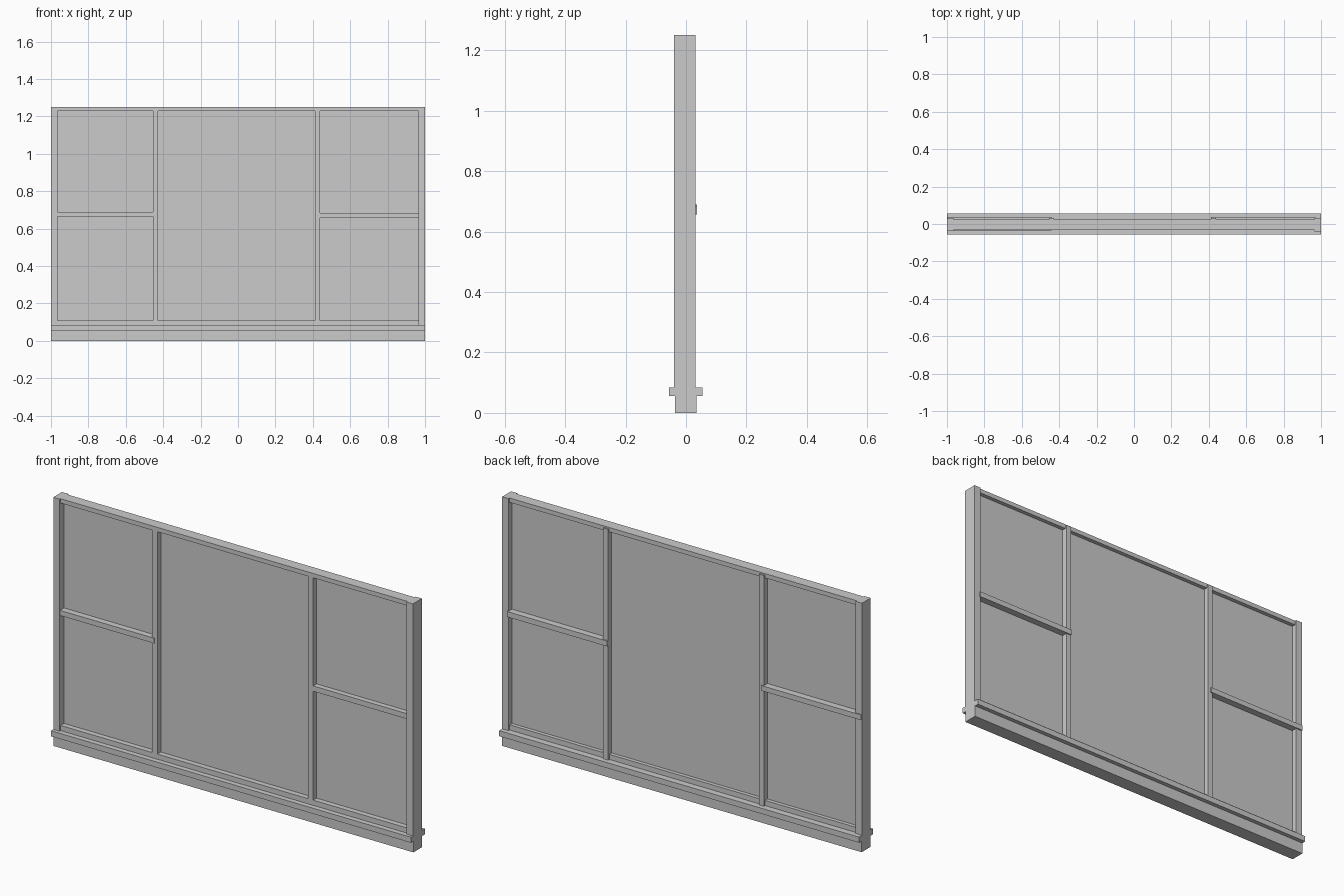
import bpy


def box(name, x, y, z):
    """Axis-aligned box from (min, max) ranges."""
    bpy.ops.mesh.primitive_cube_add(
        size=1, location=[(r[0] + r[1]) / 2 for r in (x, y, z)])
    ob = bpy.context.object
    ob.name = name
    ob.scale = [r[1] - r[0] for r in (x, y, z)]
    bpy.ops.object.transform_apply(location=False, rotation=False, scale=True)
    return ob


# Base and projecting sill
box("base", (-1, 1), (-0.036, 0.034), (0, 0.056))
box("sill", (-1, 1), (-0.056, 0.055), (0.056, 0.084))

# Outer frame
box("left_post", (-1, -0.965), (-0.038, 0.031), (0.08, 1.25))
box("right_post", (0.965, 1), (-0.04, 0.031), (0.08, 1.25))
box("top_rail", (-0.99, 0.99), (-0.032, 0.023), (1.228, 1.25))
box("bottom_rail", (-0.99, 0.99), (-0.03, 0.022), (0.08, 0.11))

# Vertical mullions
box("left_mullion", (-0.455, -0.427), (-0.031, 0.031), (0.08, 1.243))
box("right_mullion", (0.411, 0.439), (-0.031, 0.031), (0.08, 1.243))

# Crossbars of the side lights, slightly proud of the frame
box("left_crossbar", (-0.998, -0.442), (-0.035, 0.037), (0.664, 0.69))
box("right_crossbar", (0.412, 0.97), (-0.03, 0.037), (0.657, 0.684))

# Glazing
box("glass", (-0.98, 0.98), (-0.003, 0.003), (0.09, 1.24))
